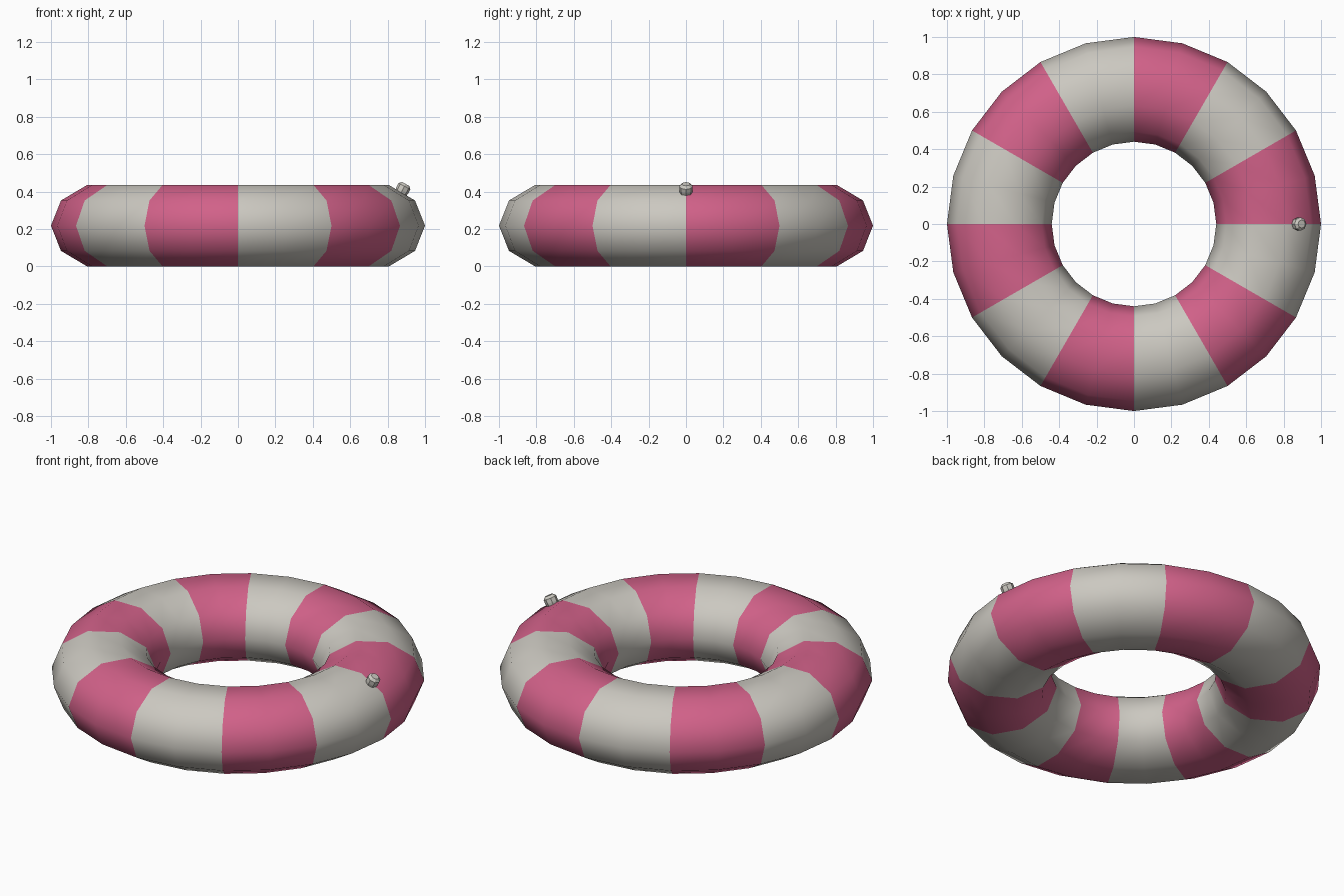
import bpy, bmesh, math
from mathutils import Vector, Matrix

if "Cube" in bpy.data.objects:
    bpy.data.objects.remove(bpy.data.objects["Cube"])

def material(name, rgb):
    m = bpy.data.materials.new(name)
    m.diffuse_color = (*rgb, 1)
    m.use_nodes = True
    m.node_tree.nodes["Principled BSDF"].inputs["Base Color"].default_value = m.diffuse_color
    return m

pale_grey = material("pale_grey", (0.60, 0.58, 0.53))
pink = material("pink", (0.64, 0.12, 0.25))

def make_object(name, bm, mats):
    bmesh.ops.recalc_face_normals(bm, faces=bm.faces[:])
    me = bpy.data.meshes.new(name)
    bm.to_mesh(me)
    bm.free()
    for m in mats:
        me.materials.append(m)
    ob = bpy.data.objects.new(name, me)
    bpy.context.collection.objects.link(ob)
    return ob

# Inflated ring: slightly flattened 24 x 10 torus with 12 alternating stripes
SEG, SIDES = 24, 10
RING, TUBE_W, TUBE_H, MID = 0.72, 0.28, 0.229, 0.218
bm = bmesh.new()
rows = []
for i in range(SEG):
    a = math.tau * i / SEG
    row = []
    for j in range(SIDES):
        b = math.tau * j / SIDES
        r = RING + TUBE_W * math.cos(b)
        row.append(bm.verts.new((r * math.cos(a), r * math.sin(a), MID + TUBE_H * math.sin(b))))
    rows.append(row)
for i in range(SEG):
    nxt = rows[(i + 1) % SEG]
    for j in range(SIDES):
        k = (j + 1) % SIDES
        f = bm.faces.new((rows[i][j], nxt[j], nxt[k], rows[i][k]))
        f.material_index = 1 if (i // 2) % 2 == 0 else 0
        f.smooth = True
make_object("swim_ring", bm, [pale_grey, pink])

# Air valve: small eight-sided stub with a chamfered cap, square to the ring surface
bm = bmesh.new()
profile = [(0.030, -0.02), (0.036, 0.012), (0.036, 0.036), (0.022, 0.050)]
loops = [[bm.verts.new((r * math.cos(math.tau * k / 8), r * math.sin(math.tau * k / 8), z))
          for k in range(8)] for r, z in profile]
for lo, hi in zip(loops, loops[1:]):
    for k in range(8):
        n = (k + 1) % 8
        bm.faces.new((lo[k], lo[n], hi[n], hi[k]))
bm.faces.new(loops[0][::-1])
bm.faces.new(loops[-1])
valve = make_object("air_valve", bm, [pale_grey])
valve.matrix_world = Matrix.Translation((0.873, 0, 0.397)) @ Matrix.Rotation(math.radians(28), 4, 'Y')
